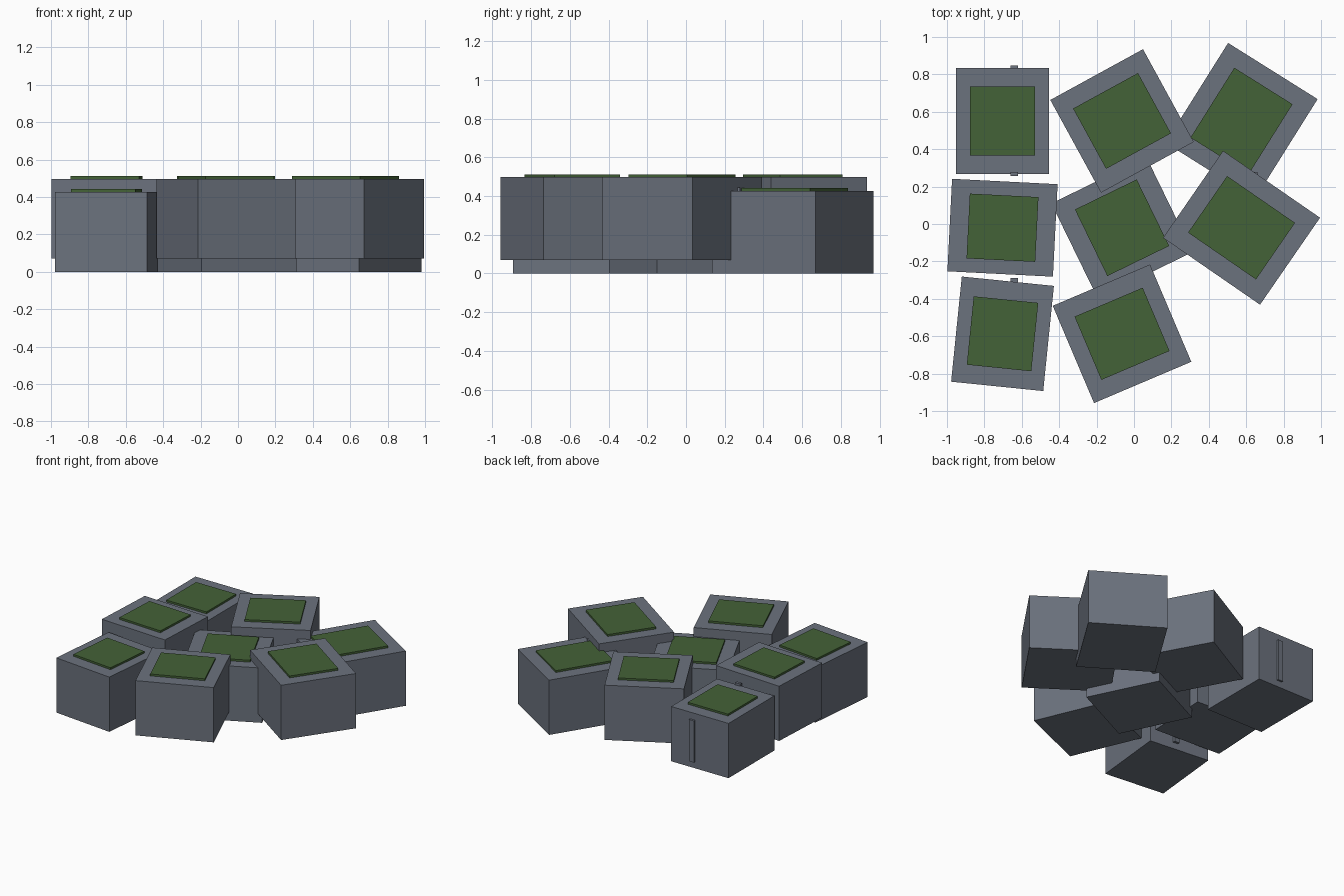
import bpy, bmesh, math
from mathutils import Matrix

if "Cube" in bpy.data.objects:
    bpy.data.objects.remove(bpy.data.objects["Cube"])


def material(name, rgb):
    m = bpy.data.materials.new(name)
    m.diffuse_color = (*rgb, 1.0)
    m.use_nodes = True
    m.node_tree.nodes["Principled BSDF"].inputs["Base Color"].default_value = m.diffuse_color
    return m


GREY = material("slate grey", (0.148, 0.168, 0.207))
GREEN = material("moss green", (0.057, 0.122, 0.038))


def box(name, mat, size, loc, angle=0.0):
    """Box whose base centre sits at loc, turned about z."""
    bm = bmesh.new()
    bmesh.ops.create_cube(bm, size=1.0)
    bmesh.ops.transform(bm, verts=bm.verts,
                        matrix=Matrix.Translation((0, 0, size[2] / 2)) @ Matrix.Diagonal((*size, 1)))
    mesh = bpy.data.meshes.new(name)
    bm.to_mesh(mesh)
    bm.free()
    mesh.materials.append(mat)
    ob = bpy.data.objects.new(name, mesh)
    ob.location = loc
    ob.rotation_euler.z = math.radians(angle)
    bpy.context.collection.objects.link(ob)
    return ob


COLS = (-0.703, -0.064, 0.575)
ROWS = (-0.587, -0.020, 0.551)
WIDTHS = (0.495, 0.565, 0.63)     # one block width per column
DEPTH, HEIGHT, STEP = 0.565, 0.427, 0.07

# column, row, turn in degrees, raised one step or not
BLOCKS = [
    (0, 0, -5.8, 0), (0, 1, 87.1, 1), (0, 2, 0.0, 0),
    (1, 0, 23.0, 1), (1, 1, -64.0, 0), (1, 2, 28.7, 1),
    (2, 1, -34.6, 1), (2, 2, 57.9, 0),
]

for c, r, turn, raised in BLOCKS:
    x, y, z, w = COLS[c], ROWS[r], raised * STEP, WIDTHS[c]
    # block body
    box("block", GREY, (w, DEPTH, HEIGHT), (x, y, z), turn)
    # green roof panel
    box("roof_panel", GREEN, (w * 0.7, DEPTH * 0.65, 0.015), (x, y, z + HEIGHT), turn)
    # narrow upright strip at the back, not turned with the block
    box("back_strip", GREY, (0.042, 0.021, 0.325), (x + 0.063, y + 0.287, z + 0.05))
